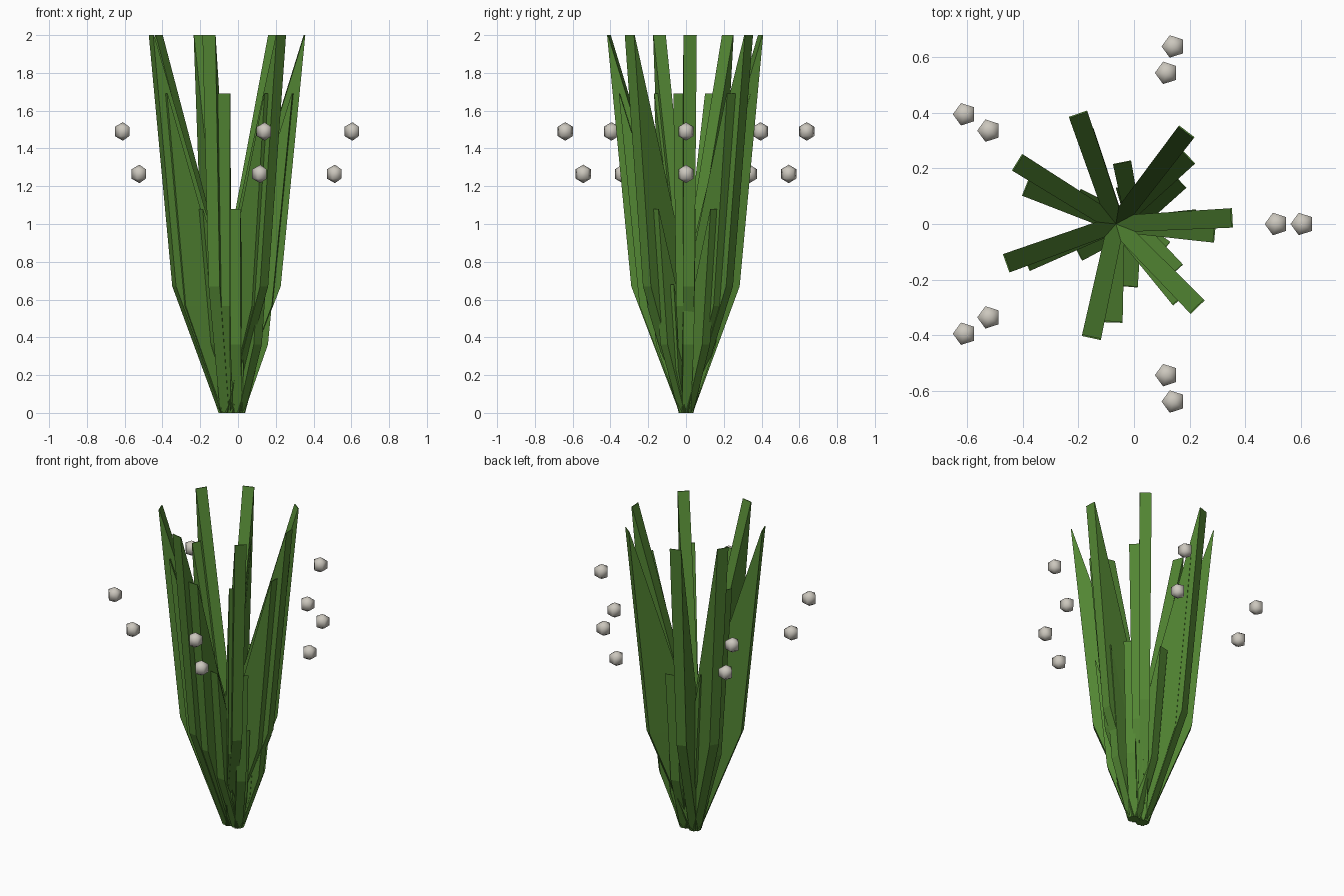
import bpy, bmesh, math
from mathutils import Matrix, Vector

if "Cube" in bpy.data.objects:
    bpy.data.objects.remove(bpy.data.objects["Cube"])


def material(name, rgb):
    m = bpy.data.materials.new(name)
    m.diffuse_color = (*rgb, 1)
    m.use_nodes = True
    m.node_tree.nodes["Principled BSDF"].inputs["Base Color"].default_value = m.diffuse_color
    return m


LEAF = material("leaf_green", (0.085, 0.235, 0.033))
BERRY = material("pale_grey", (0.60, 0.57, 0.51))


def add_object(name, bm, mat):
    bmesh.ops.recalc_face_normals(bm, faces=bm.faces)
    mesh = bpy.data.meshes.new(name)
    bm.to_mesh(mesh)
    bm.free()
    mesh.materials.append(mat)
    ob = bpy.data.objects.new(name, mesh)
    bpy.context.collection.objects.link(ob)
    return ob


# Blade side profile at full size: inner radius, outer radius, height, half width
SECTIONS = [(-0.025, 0.03, 0.0, 0.024),
            (0.0, 0.29, 0.67, 0.030),
            (0.415, 0.42, 2.0, 0.035)]


def blade(bm, cx, angle, scale, width):
    """Three rectangular sections joined into one thick leaf."""
    turn = Matrix.Translation((cx, 0, 0)) @ Matrix.Rotation(math.radians(angle), 4, 'Z')
    rings = []
    for i, (r0, r1, z, w) in enumerate(SECTIONS):
        s = 1 if i == 0 else scale
        w *= width
        rings.append([bm.verts.new(turn @ Vector((r * s, y, z * scale)))
                      for r, y in ((r0, -w), (r1, -w), (r1, w), (r0, w))])
    for a, b in zip(rings, rings[1:]):
        for k in range(4):
            n = (k + 1) % 4
            bm.faces.new((a[k], a[n], b[n], b[k]))
    bm.faces.new(rings[0][::-1])
    bm.faces.new(rings[-1])


# Rosettes of blades: name, centre x, size, width factor, directions in degrees
ROSETTES = [
    ("tall_leaves", -0.065, 1.0, 1.0, (3, 52.6, 109, 148, 199.7, 257.8, 314.5)),
    ("medium_leaves", -0.062, 0.845, 0.95, (-5.5, 43, 109, 158, 203, 268, 310)),
    ("short_leaves", 0.0, 0.54, 0.95, (5, 43, 101, 155, 207, 265, 312)),
    ("small_leaves", 0.0, 0.34, 0.85, (3, 50, 105, 150, 205, 272, 322)),
]
for name, cx, scale, width, angles in ROSETTES:
    bm = bmesh.new()
    for a in angles:
        blade(bm, cx, a, scale, width)
    add_object(name, bm, LEAF)

# Floating berries: two rings of five
for name, cx, radius, z in (("lower_berries", -0.059, 0.572, 1.265),
                            ("upper_berries", -0.066, 0.672, 1.49)):
    bm = bmesh.new()
    for k in range(5):
        a = math.radians(72 * k)
        place = Matrix.Translation((cx + radius * math.cos(a), radius * math.sin(a), z))
        bmesh.ops.create_uvsphere(bm, u_segments=5, v_segments=3, radius=0.049,
                                  matrix=place @ Matrix.Rotation(math.pi / 2, 4, 'Z'))
    ob = add_object(name, bm, BERRY)
    for p in ob.data.polygons:
        p.use_smooth = True
